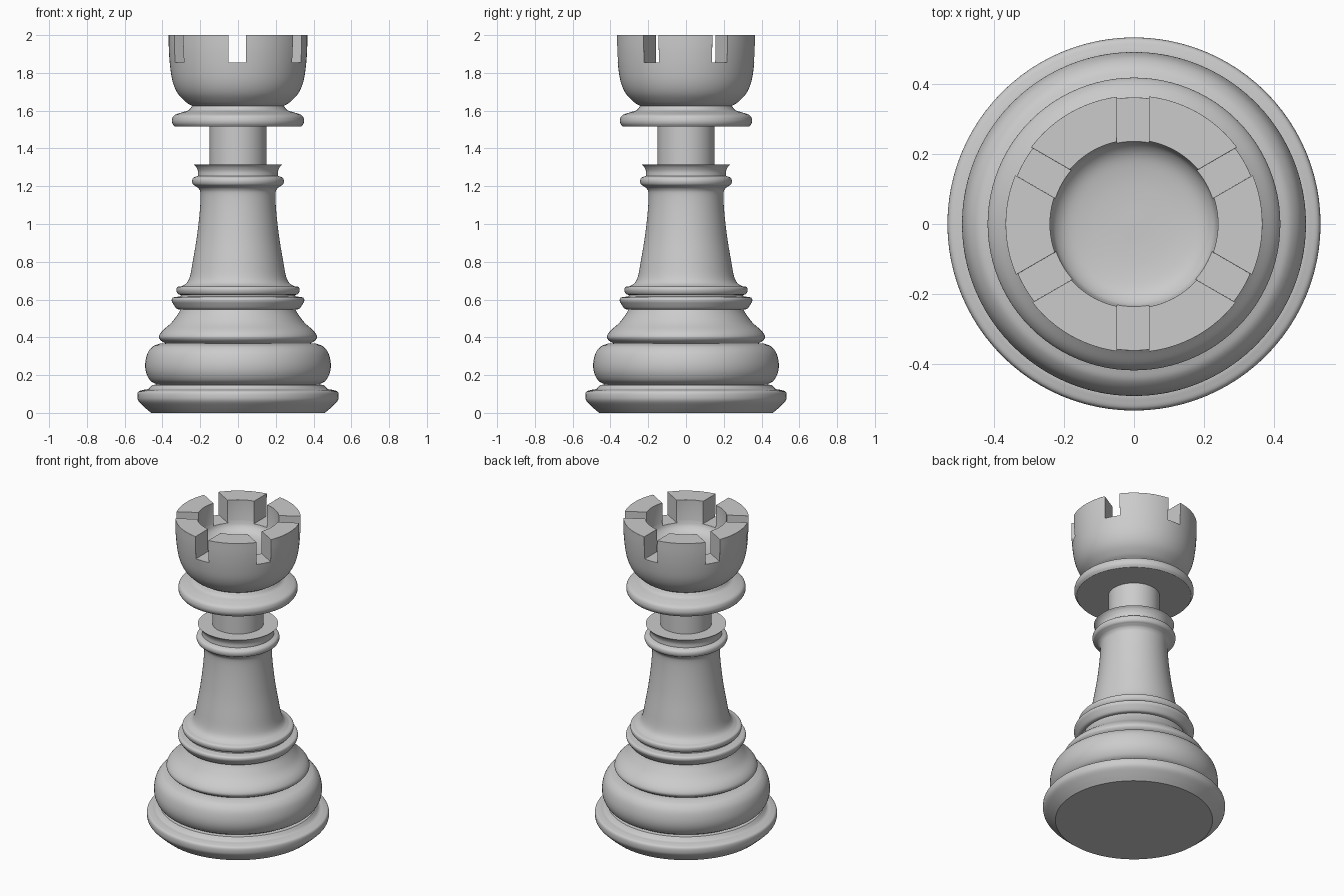
import bpy, bmesh, math
from mathutils import Matrix, Vector

if "Cube" in bpy.data.objects:
    bpy.data.objects.remove(bpy.data.objects["Cube"])

STEPS = 96


def smooth_run(pts, n=5):
    """Catmull-Rom curve through (radius, z) points."""
    p = [Vector(q) for q in pts]
    if len(p) < 3:
        return p
    ext = [2 * p[0] - p[1]] + p + [2 * p[-1] - p[-2]]
    out = []
    for i in range(1, len(ext) - 2):
        a, b, c, d = ext[i - 1:i + 3]
        for k in range(n):
            t = k / n
            out.append(0.5 * (2 * b + (c - a) * t + (2 * a - 5 * b + 4 * c - d) * t * t
                              + (3 * b - a - 3 * c + d) * t ** 3))
    return out + [p[-1]]


def lathe(name, runs):
    """Spin smooth runs, joined at sharp corners, round the z axis."""
    prof = []
    for run in runs:
        for q in smooth_run(run):
            if not prof or (q - prof[-1]).length > 1e-4:
                prof.append(q)
    bm = bmesh.new()
    rings = []
    for r, z in prof:
        if r < 1e-5:
            rings.append([bm.verts.new((0, 0, z))] * STEPS)
        else:
            rings.append([bm.verts.new((r * math.cos(2 * math.pi * i / STEPS),
                                        r * math.sin(2 * math.pi * i / STEPS), z))
                          for i in range(STEPS)])
    for lo, hi in zip(rings, rings[1:]):
        for i in range(STEPS):
            j = (i + 1) % STEPS
            bm.faces.new(list(dict.fromkeys((lo[i], lo[j], hi[j], hi[i]))))
    bmesh.ops.recalc_face_normals(bm, faces=bm.faces)
    me = bpy.data.meshes.new(name)
    bm.to_mesh(me)
    bm.free()
    ob = bpy.data.objects.new(name, me)
    bpy.context.collection.objects.link(ob)
    return ob


def activate(ob):
    bpy.ops.object.select_all(action='DESELECT')
    ob.select_set(True)
    bpy.context.view_layer.objects.active = ob


# Foot, bulge, collars, shaft and neck
body = lathe("turned_body", [
    [(0, 0), (0.46, 0)],
    [(0.46, 0), (0.495, 0.03), (0.525, 0.06), (0.533, 0.085), (0.528, 0.112), (0.50, 0.122)],
    [(0.50, 0.122), (0.475, 0.127), (0.455, 0.148)],
    [(0.43, 0.15), (0.465, 0.172), (0.487, 0.215), (0.491, 0.265), (0.478, 0.318),
     (0.45, 0.352), (0.415, 0.366)],
    [(0.385, 0.368), (0.41, 0.385), (0.418, 0.405), (0.40, 0.435), (0.355, 0.475),
     (0.32, 0.52), (0.305, 0.547)],
    [(0.305, 0.547), (0.325, 0.552), (0.342, 0.575), (0.351, 0.594), (0.345, 0.61), (0.32, 0.615)],
    [(0.305, 0.617), (0.302, 0.624)],
    [(0.302, 0.624), (0.318, 0.63), (0.326, 0.648), (0.323, 0.664), (0.31, 0.67)],
    [(0.30, 0.67), (0.272, 0.688), (0.254, 0.725), (0.238, 0.81), (0.218, 0.93),
     (0.203, 1.06), (0.198, 1.155), (0.206, 1.185), (0.224, 1.2)],
    [(0.224, 1.2), (0.238, 1.21), (0.243, 1.228), (0.236, 1.245), (0.212, 1.255)],
    [(0.212, 1.255), (0.212, 1.28), (0.222, 1.302), (0.235, 1.315)],
    [(0.15, 1.315), (0.15, 1.515)],
    [(0.15, 1.515), (0, 1.515)],
])

# Head: flange, flared cup and hollow bowl
head = lathe("tower_head", [
    [(0, 1.515), (0.335, 1.515)],
    [(0.335, 1.515), (0.347, 1.532), (0.349, 1.553), (0.338, 1.575), (0.30, 1.59),
     (0.262, 1.602), (0.243, 1.625)],
    [(0.243, 1.625), (0.275, 1.645), (0.318, 1.69), (0.345, 1.75), (0.359, 1.83),
     (0.366, 1.92), (0.367, 2.0)],
    [(0.367, 2.0), (0.24, 2.0)],
    [(0.24, 2.0), (0.24, 1.87)],
    [(0.24, 1.87), (0.228, 1.835), (0.195, 1.808), (0.14, 1.795), (0.07, 1.79), (0, 1.79)],
])

# Battlement slots: three bars through the rim
for k in range(3):
    bpy.ops.mesh.primitive_cube_add(size=1)
    bar = bpy.context.object
    bar.name = "slot_cutter"
    bar.hide_render = True
    bar.data.transform(Matrix.Rotation(math.radians(60 * k), 4, 'Z')
                       @ Matrix.Translation((-0.003, 0, 2.005))
                       @ Matrix.Diagonal((0.092, 1.0, 0.3, 1)))
    activate(head)
    mod = head.modifiers.new("slot", 'BOOLEAN')
    mod.operation = 'DIFFERENCE'
    mod.solver = 'EXACT'
    mod.object = bar
    bpy.ops.object.modifier_apply(modifier=mod.name)
    bpy.data.objects.remove(bar)

# Softened battlement edges
bev = head.modifiers.new("soft_edges", 'BEVEL')
bev.width = 0.006
bev.segments = 2
bev.limit_method = 'ANGLE'
bev.angle_limit = math.radians(50)

for ob in (body, head):
    activate(ob)
    bpy.ops.object.shade_smooth_by_angle(angle=math.radians(40))
